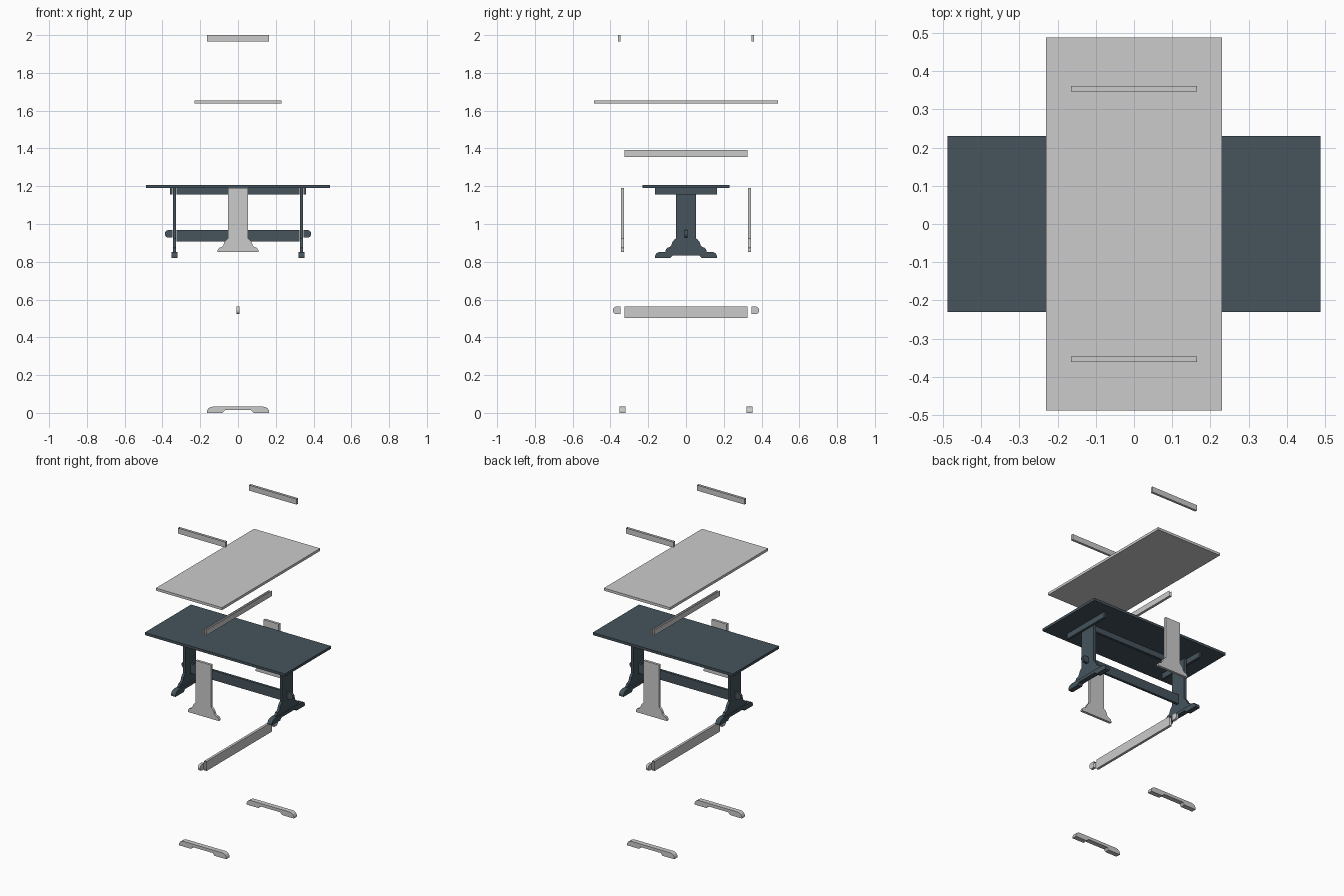
import bpy, bmesh, math
from mathutils import Matrix, Vector

cube = bpy.data.objects.get("Cube")
if cube:
    bpy.data.objects.remove(cube, do_unlink=True)


def material(name, rgb):
    m = bpy.data.materials.new(name)
    m.use_nodes = True
    m.diffuse_color = (*rgb, 1)
    bsdf = next(n for n in m.node_tree.nodes if n.type == 'BSDF_PRINCIPLED')
    bsdf.inputs["Base Color"].default_value = (*rgb, 1)
    return m


SLATE = material("dark slate", (0.061, 0.088, 0.108))
GREY = material("light grey", (0.6, 0.6, 0.6))
X, Y, Z = Vector((1, 0, 0)), Vector((0, 1, 0)), Vector((0, 0, 1))


def prism(name, profile, lo, hi, axis, mat, lift=0, turn=0, open_sides=()):
    """Extrude a profile (horizontal, z) along x or y, leaving out the joint faces."""
    bm = bmesh.new()
    place = (lambda u, z, t: (t, u, z)) if axis == 'X' else (lambda u, z, t: (u, t, z))
    a, b = [[bm.verts.new(place(u, z, t)) for u, z in profile] for t in (lo, hi)]
    bm.faces.new(a)
    bm.faces.new(b)
    n = len(a)
    for i in range(n):
        j = (i + 1) % n
        bm.faces.new((a[i], a[j], b[j], b[i]))
    bmesh.ops.recalc_face_normals(bm, faces=bm.faces)
    bm.normal_update()
    gone = [f for f in bm.faces if any(f.normal.dot(d) > 0.99 for d in open_sides)]
    bmesh.ops.delete(bm, geom=gone, context='FACES')
    bm.transform(Matrix.Translation((0, 0, lift)) @ Matrix.Rotation(turn, 4, 'Z'))
    mesh = bpy.data.meshes.new(name)
    bm.to_mesh(mesh)
    bm.free()
    mesh.materials.append(mat)
    ob = bpy.data.objects.new(name, mesh)
    bpy.context.collection.objects.link(ob)
    return ob


def rect(half, z0, z1):
    return [(-half, z0), (half, z0), (half, z1), (-half, z1)]


def mirrored(half):
    return half + [(-u, z) for u, z in reversed(half)]


# Symmetric outlines, right half only
LEG = mirrored([(0.108, 0.852), (0.108, 0.862), (0.1, 0.874), (0.085, 0.879), (0.077, 0.888),
                (0.072, 0.904), (0.063, 0.916), (0.053, 0.924), (0.053, 1.19)])
FOOT = mirrored([(0.07, 0.834), (0.082, 0.82), (0.164, 0.82), (0.164, 0.832),
                 (0.157, 0.844), (0.145, 0.851), (0.132, 0.853)])


def tenon_outline(side):
    r, z0, z1, tip = 0.018, 0.928, 0.968, 0.387
    pts = [(0.347, z0)]
    for z, start in ((z0 + r, -90), (z1 - r, 0)):
        for k in range(5):
            t = math.radians(start + k * 22.5)
            pts.append((tip - r + r * math.cos(t), z + r * math.sin(t)))
    pts.append((0.347, z1))
    return [(side * u, z) for u, z in pts]


def table(label, mat, turn, lift):
    def part(name, profile, lo, hi, axis, group, open_sides=()):
        prism(label + name, profile, lo, hi, axis, mat, lift.get(group, 0), turn, open_sides)

    # Top and the two lengthwise beams
    part("tabletop", rect(0.488, 1.19, 1.206), -0.23, 0.23, 'Y', "top")
    part("apron", rect(0.325, 1.155, 1.19), -0.008, 0.008, 'Y', "apron", (X, -X, Z))
    part("stretcher", rect(0.325, 0.908, 0.968), -0.008, 0.008, 'Y', "stretcher", (X, -X))
    # End parts, one set on each side
    for side, end in ((-1, "first_"), (1, "second_")):
        def span(p, q):
            return sorted((side * p, side * q))
        part(end + "tenon", tenon_outline(side), -0.008, 0.008, 'Y', "stretcher", (-side * X,))
        part(end + "leg", LEG, *span(0.329, 0.345), 'X', "leg")
        part(end + "foot", FOOT, *span(0.32, 0.351), 'X', "foot")
        part(end + "top_rail", rect(0.165, 1.155, 1.19), *span(0.346, 0.361), 'X', "rail", (Z,))


# Assembled table, and the same table taken apart vertically and turned a quarter
table("assembled_", SLATE, 0, {})
table("exploded_", GREY, math.pi / 2,
      {"rail": 0.81, "top": 0.447, "apron": 0.201, "stretcher": -0.405, "foot": -0.82})
